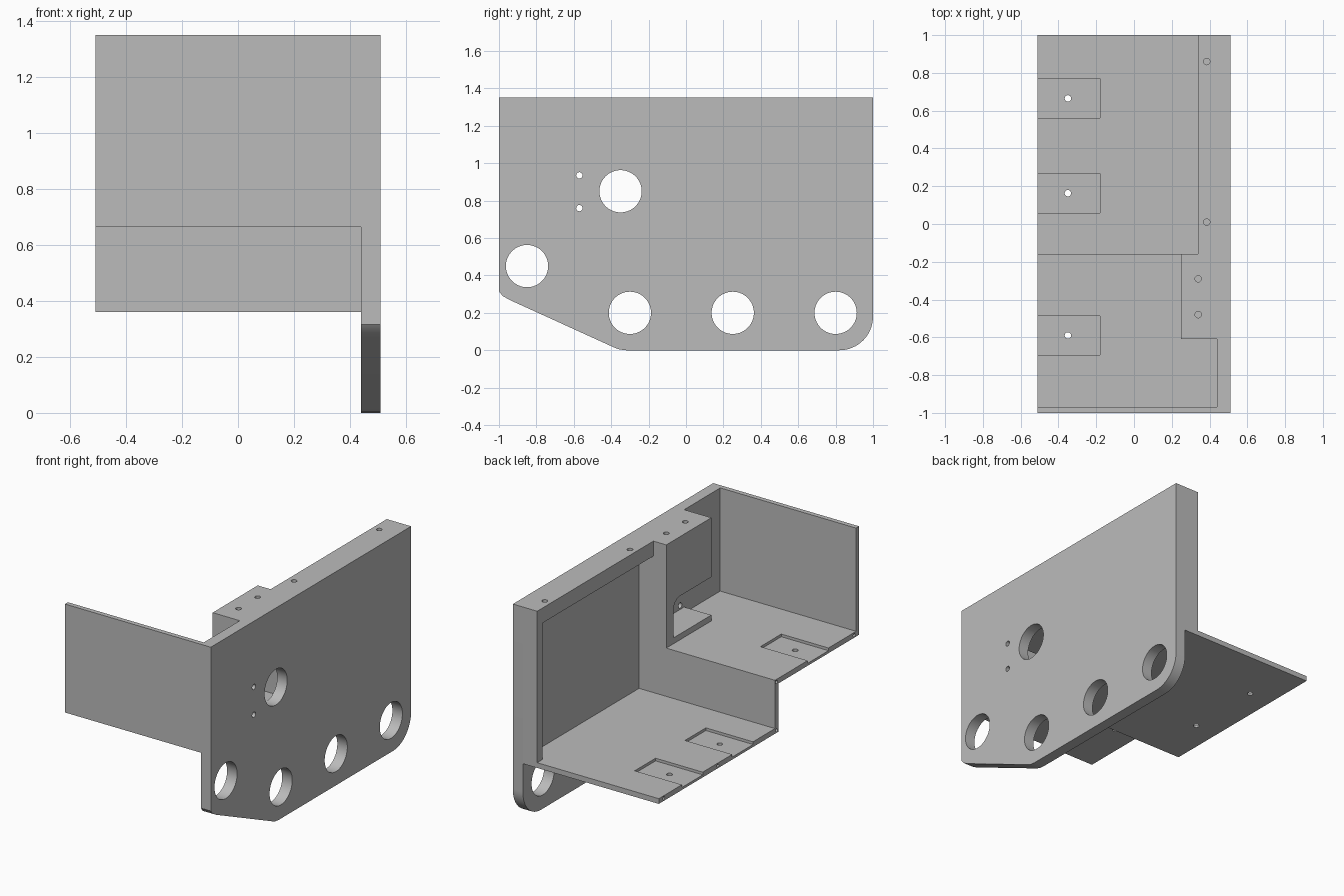
import bpy
import bmesh
from math import cos, sin, radians, pi
from mathutils import Matrix, Vector

cube = bpy.data.objects.get("Cube")
if cube:
    bpy.data.objects.remove(cube, do_unlink=True)

grey = bpy.data.materials.new("plain grey")
grey.use_nodes = True
colour = (0.5, 0.5, 0.5, 1)
grey.diffuse_color = colour
grey.node_tree.nodes["Principled BSDF"].inputs["Base Color"].default_value = colour


def finish(name, bm):
    bmesh.ops.recalc_face_normals(bm, faces=bm.faces)
    mesh = bpy.data.meshes.new(name)
    bm.to_mesh(mesh)
    bm.free()
    mesh.materials.append(grey)
    obj = bpy.data.objects.new(name, mesh)
    bpy.context.collection.objects.link(obj)
    return obj


def extrude_x(name, profile, x0, x1):
    """Extrude a (y, z) outline along x."""
    bm = bmesh.new()
    face = bm.faces.new([bm.verts.new((x0, y, z)) for y, z in profile])
    new = bmesh.ops.extrude_face_region(bm, geom=[face])["geom"]
    verts = [v for v in new if isinstance(v, bmesh.types.BMVert)]
    bmesh.ops.translate(bm, verts=verts, vec=(x1 - x0, 0, 0))
    return finish(name, bm)


def box(name, x, y, z):
    return extrude_x(name, [(y[0], z[0]), (y[1], z[0]), (y[1], z[1]), (y[0], z[1])], *x)


def arc(cy, cz, r, start, end, steps=10):
    angles = [radians(start + (end - start) * i / steps) for i in range(steps + 1)]
    return [(cy + r * cos(a), cz + r * sin(a)) for a in angles]


def rod(centre, r, length, axis, sides=40):
    bm = bmesh.new()
    turn = Matrix.Rotation(pi / 2, 4, "Y") if axis == "X" else Matrix()
    bmesh.ops.create_cone(bm, cap_ends=True, segments=sides, radius1=r, radius2=r,
                          depth=length, matrix=Matrix.Translation(Vector(centre)) @ turn)
    return finish("cutter", bm)


def cut(obj, cutter):
    cutter.hide_render = True
    mod = obj.modifiers.new("cut", "BOOLEAN")
    mod.operation = "DIFFERENCE"
    mod.solver = "EXACT"
    mod.object = cutter
    bpy.context.view_layer.objects.active = obj
    bpy.ops.object.modifier_apply(modifier=mod.name)
    bpy.data.objects.remove(cutter, do_unlink=True)


# Overall levels
TOP, LEFT, INNER, RIGHT = 1.35, -0.51, 0.44, 0.51
STEP_Y, UPPER, LOWER, SHEET = -0.16, 0.665, 0.36, 0.033

# Side plate with rounded lower corners
outline = [(1, TOP), (-1, TOP), (-1, 0.315), (-0.98, 0.29), (-0.945, 0.27),
           (-0.385, 0.015), (-0.355, 0.004), (-0.32, 0)]
side_plate = extrude_x("side_plate", outline + arc(0.82, 0.18, 0.18, -90, 0, 16), INNER, RIGHT)
for y, z in [(-0.85, 0.45), (-0.3, 0.2), (0.25, 0.2), (0.8, 0.2), (-0.35, 0.85)]:
    cut(side_plate, rod((0.475, y, z), 0.113, 0.3, "X", 64))
for z in (0.76, 0.935):
    cut(side_plate, rod((0.475, -0.57, z), 0.017, 0.3, "X", 24))

# Front wall, upper floor, step wall and lower floor as one folded sheet
shelf = extrude_x("stepped_shelf", [
    (-1, TOP), (-1, UPPER), (STEP_Y - SHEET, UPPER), (STEP_Y - SHEET, LOWER), (1, LOWER),
    (1, LOWER + SHEET), (STEP_Y, LOWER + SHEET), (STEP_Y, UPPER + SHEET),
    (-0.97, UPPER + SHEET), (-0.97, TOP)], LEFT, INNER)

# Shallow pockets with a drilled hole, open to the free edge
for y, level in [(0.665, LOWER), (0.163, LOWER), (-0.59, UPPER)]:
    cut(shelf, box("cutter", (LEFT - 0.1, -0.18), (y - 0.104, y + 0.104),
                   (level + 0.016, level + 0.1)))
    cut(shelf, rod((-0.35, y, level), 0.017, 0.2, "Z", 24))

# Small bores in the free edge
for y, z in [(0.95, LOWER), (0.41, LOWER), (-0.175, LOWER), (-0.175, UPPER), (-0.95, UPPER)]:
    cut(shelf, rod((LEFT, y, z + SHEET / 2), 0.01, 0.12, "X", 16))

# Rear frame: top beam and end post around a recess
rear_frame = extrude_x("rear_frame", [
    (1, TOP), (1, LOWER + SHEET), (0.945, LOWER + SHEET), (0.945, 1.255),
    (STEP_Y, 1.255), (STEP_Y, TOP)], 0.34, INNER)

# Overhanging block on a post with a rounded inner corner
block = extrude_x("overhang_block", [
    (STEP_Y, TOP), (-0.61, TOP), (-0.61, 0.975)] + arc(-0.3, 0.905, 0.07, 90, 0)
    + [(-0.23, UPPER + SHEET), (STEP_Y, UPPER + SHEET)], 0.25, INNER)

# Raised pad below the block
box("floor_pad", (0.25, INNER), (-0.61, -0.23), (UPPER + SHEET, 0.735))

# Blind holes in the top edges
for obj, x, y in [(rear_frame, 0.385, 0.86), (rear_frame, 0.385, 0.01),
                  (block, 0.34, -0.29), (block, 0.34, -0.48)]:
    cut(obj, rod((x, y, TOP), 0.017, 0.12, "Z", 24))

# Smooth the curved walls, keep the edges sharp
bpy.ops.object.select_all(action="DESELECT")
for obj in (side_plate, shelf, rear_frame, block):
    obj.select_set(True)
bpy.context.view_layer.objects.active = side_plate
bpy.ops.object.shade_smooth_by_angle(angle=radians(25))
